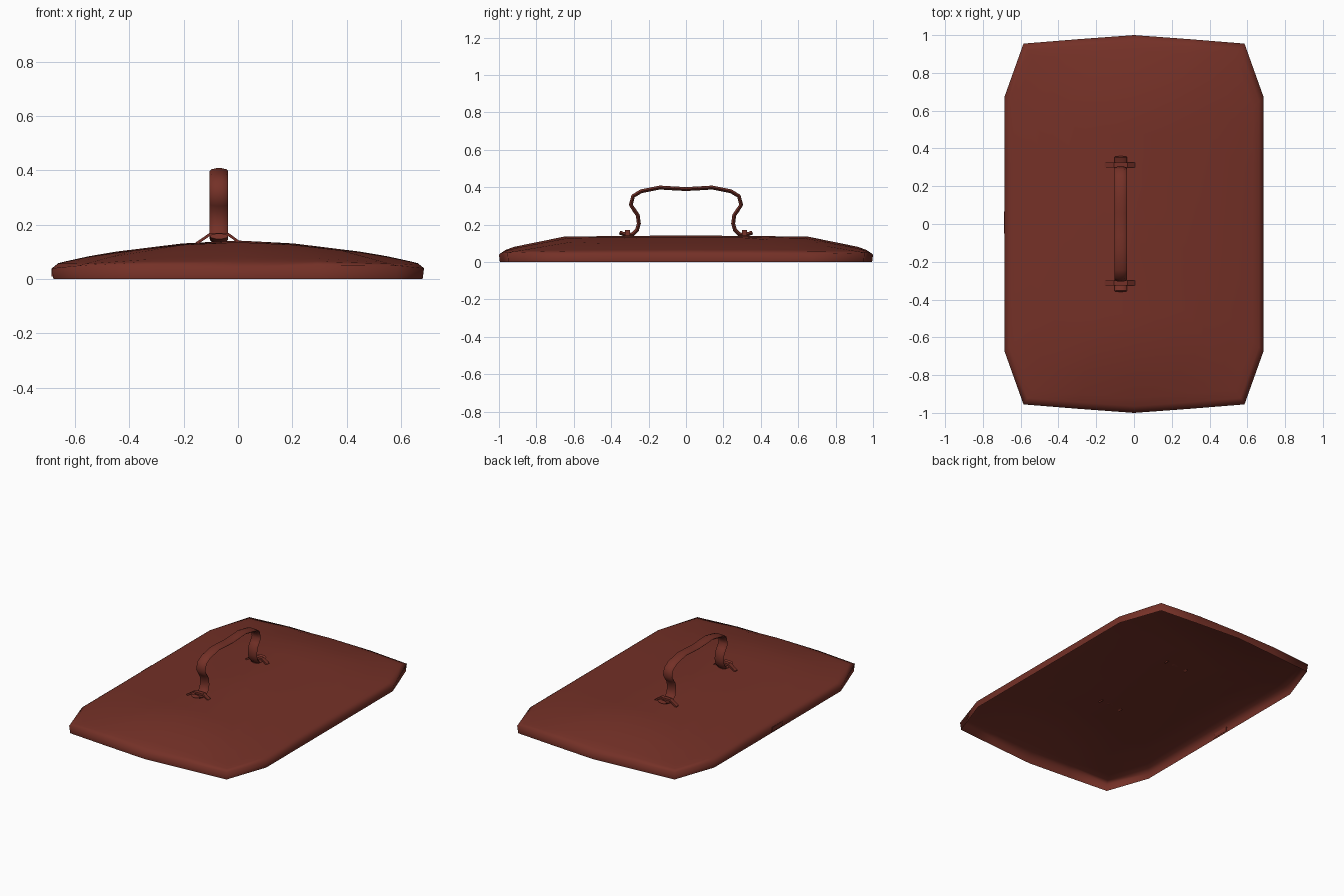
import bpy, bmesh, math
from mathutils import Vector

if "Cube" in bpy.data.objects:
    bpy.data.objects.remove(bpy.data.objects["Cube"])

red = bpy.data.materials.new("dark red brown")
red.diffuse_color = (0.175, 0.03, 0.02, 1)
red.use_nodes = True
red.node_tree.nodes["Principled BSDF"].inputs["Base Color"].default_value = red.diffuse_color


def finish(name, bm, angle=50):
    me = bpy.data.meshes.new(name)
    bm.to_mesh(me)
    bm.free()
    ob = bpy.data.objects.new(name, me)
    bpy.context.collection.objects.link(ob)
    me.materials.append(red)
    bpy.ops.object.select_all(action='DESELECT')
    ob.select_set(True)
    bpy.context.view_layer.objects.active = ob
    bpy.ops.object.shade_smooth_by_angle(angle=math.radians(angle))
    return ob


def interp(t, pts):
    for (a, za), (b, zb) in zip(pts, pts[1:]):
        if t <= b:
            return za + (zb - za) * (t - a) / (b - a)
    return pts[-1][1]


# Domed height of the lid
def height(x, y):
    h = interp(abs(x), [(0, .142), (.2, .132), (.5, .095), (.66, .06), (.685, .04)])
    k = interp(abs(y), [(0, .14), (.65, .134), (.92, .08), (.97, .062), (1, .04)])
    return .04 + (h - .04) * (k - .04) / .1


# Hollow lid shell: scaled outline rings, open underneath
quarter = [(.685, 0), (.685, .34), (.685, .675), (.585, .955), (.3, .978), (0, 1)]
half = quarter + [(-x, y) for x, y in quarter[-2::-1]]
outline = half + [(x, -y) for x, y in half[-2:0:-1]]
bm = bmesh.new()
rings = [[bm.verts.new((x * .992, y * .995, .004)) for x, y in outline]]
for s in (1, .965, .92, .8, .65, .48, .3, .12):
    rings.append([bm.verts.new((x * s, y * s, height(x * s, y * s))) for x, y in outline])
n = len(outline)
for a, b in zip(rings, rings[1:]):
    for i in range(n):
        j = (i + 1) % n
        bm.faces.new((a[i], a[j], b[j], b[i]))
top = bm.verts.new((0, 0, .142))
for i in range(n):
    bm.faces.new((rings[-1][i], rings[-1][(i + 1) % n], top))
for v in bm.verts:
    if v.co.z < .005:
        v.co.z = 0
finish("lid", bm, 80)


# Sweep an elliptical section along a path in the plane x = cx
def strap(name, path, cx, half_w, half_t, sides=10):
    bm = bmesh.new()
    pts = [Vector((cx, y, z)) for y, z in path]
    loops = []
    for i, p in enumerate(pts):
        d = (pts[min(i + 1, len(pts) - 1)] - pts[max(i - 1, 0)]).normalized()
        nrm = Vector((1, 0, 0)).cross(d)
        loops.append([bm.verts.new(p + Vector((half_w * math.cos(t), 0, 0)) + nrm * half_t * math.sin(t))
                      for t in (2 * math.pi * k / sides for k in range(sides))])
    for a, b in zip(loops, loops[1:]):
        for k in range(sides):
            m = (k + 1) % sides
            bm.faces.new((a[k], a[m], b[m], b[k]))
    bm.faces.new(loops[0])
    bm.faces.new(loops[-1])
    bmesh.ops.recalc_face_normals(bm, faces=bm.faces)
    return finish(name, bm)


# Handle with pinched legs and curled feet
CX = -.07
side = [(.285, .148), (.262, .17), (.252, .205), (.258, .25), (.275, .275), (.295, .305),
        (.283, .352), (.24, .378), (.14, .398), (.06, .393)]
path = side + [(0, .39)] + [(-y, z) for y, z in reversed(side)]
strap("handle", path, CX, .034, .011)

for sgn, label in ((1, "back"), (-1, "front")):
    foot = [(sgn * y, z) for y, z in ((.28, .148), (.31, .144), (.335, .15), (.355, .158))]
    strap(label + "_foot", foot, CX, .033, .011)
    # Arched clip that straddles the foot
    bm = bmesh.new()
    arch = [(-.155, .13), (-.125, .15), (-.105, .164), (-.035, .164), (-.015, .15), (.005, .135)]
    loops = []
    for x, z in arch:
        loops.append([bm.verts.new((x, sgn * .312 + dy, z + dz))
                      for dy, dz in ((-.013, -.006), (.013, -.006), (.013, .006), (-.013, .006))])
    for a, b in zip(loops, loops[1:]):
        for k in range(4):
            m = (k + 1) % 4
            bm.faces.new((a[k], a[m], b[m], b[k]))
    bm.faces.new(loops[0])
    bm.faces.new(loops[-1])
    bmesh.ops.recalc_face_normals(bm, faces=bm.faces)
    finish(label + "_clip", bm, 30)

# Small plate on the left rim
bm = bmesh.new()
bmesh.ops.create_cube(bm, size=1)
for v in bm.verts:
    v.co = Vector((-.683 + v.co.x * .008, .008 + v.co.y * .115, .025 + v.co.z * .03))
finish("rim_plate", bm, 30)
